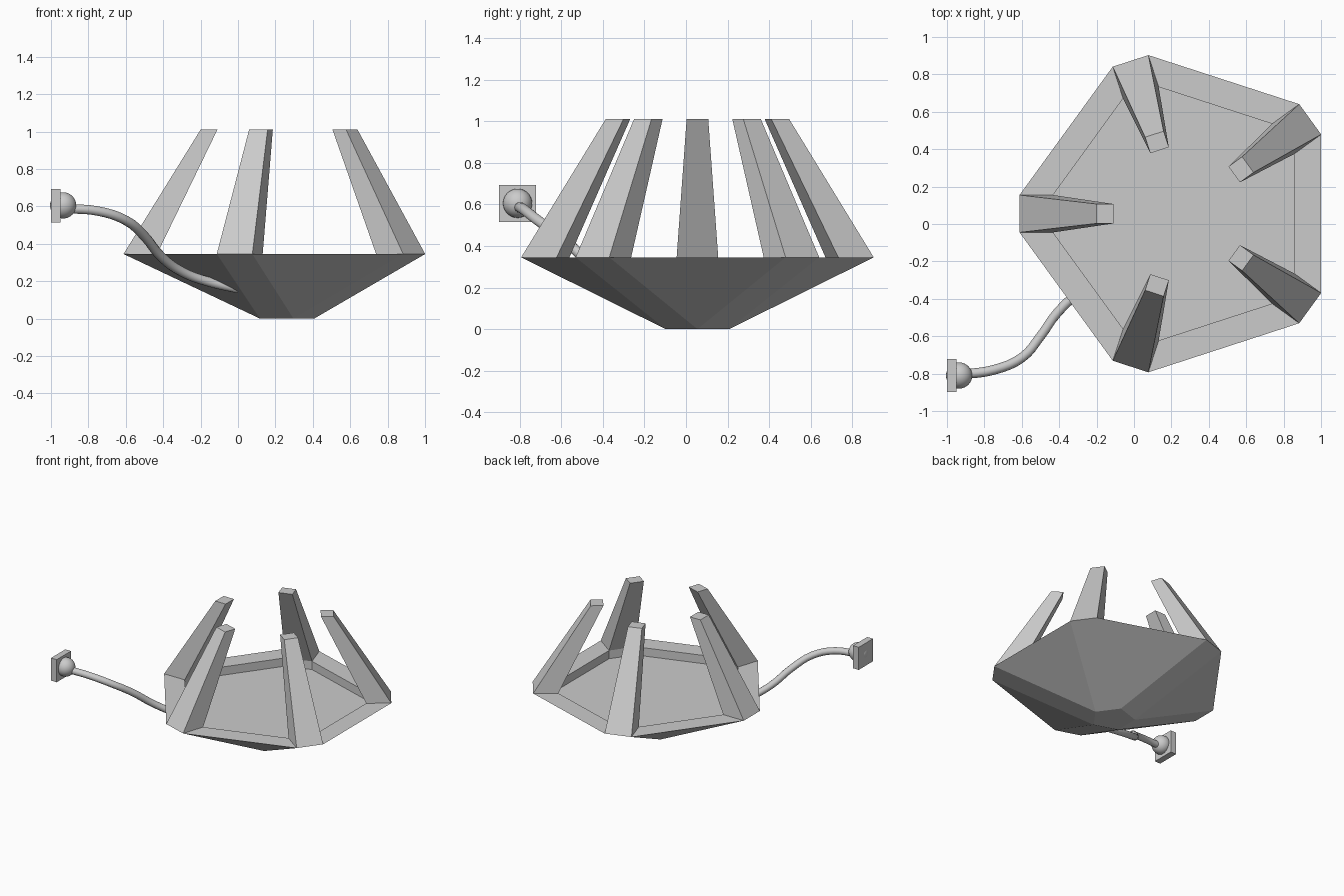
import bpy, bmesh
from math import cos, sin, radians

if "Cube" in bpy.data.objects:
    bpy.data.objects.remove(bpy.data.objects["Cube"])

CX, CY = 0.247, 0.055          # bowl axis
ANGLES = [36 + 72 * i for i in range(5)]
RIM, TIP, FLOOR = 0.345, 1.01, 0.28


def corner(a, r, w, z):
    """Point at distance r along angle a, shifted sideways by w."""
    a = radians(a)
    return (CX + r * cos(a) - w * sin(a), CY + r * sin(a) + w * cos(a), z)


def make_object(name, bm):
    bmesh.ops.recalc_face_normals(bm, faces=bm.faces)
    me = bpy.data.meshes.new(name)
    bm.to_mesh(me)
    bm.free()
    ob = bpy.data.objects.new(name, me)
    bpy.context.collection.objects.link(ob)
    return ob


# Bowl: pentagonal base, ten-sided rim, recessed floor
bm = bmesh.new()
rings = []
for r, w, z in [(0.13, 0.0945, 0), (0.859, 0.1, RIM), (0.68, 0.1, RIM), (0.68, 0.1, FLOOR)]:
    rings.append([bm.verts.new(corner(a, r, s * w, z)) for a in ANGLES for s in (-1, 1)])
for lo, hi in zip(rings, rings[1:]):
    for i in range(10):
        j = (i + 1) % 10
        bm.faces.new((lo[i], lo[j], hi[j], hi[i]))
bm.faces.new(rings[0])
bm.faces.new(rings[-1])
bmesh.ops.remove_doubles(bm, verts=bm.verts, dist=0.005)
make_object("bowl", bm)

# Five tapering prongs leaning inwards
for n, a in enumerate(ANGLES):
    bm = bmesh.new()
    loops = []
    for r0, r1, w, z in [(0.68, 0.859, 0.1, RIM), (0.357, 0.447, 0.052, TIP)]:
        loops.append([bm.verts.new(corner(a, r, s, z))
                      for r, s in ((r0, -w), (r1, -w), (r1, w), (r0, w))])
    lo, hi = loops
    for i in range(4):
        j = (i + 1) % 4
        bm.faces.new((lo[i], lo[j], hi[j], hi[i]))
    bm.faces.new(hi)
    bm.faces.new(lo)
    make_object(f"prong_{n + 1}", bm)

# Wall plate
bpy.ops.mesh.primitive_cube_add(size=1, location=(-0.975, -0.81, 0.603))
plate = bpy.context.object
plate.name = "mount_plate"
plate.scale = (0.05, 0.178, 0.178)

# Ball joint
bpy.ops.mesh.primitive_uv_sphere_add(segments=32, ring_count=16, radius=0.07,
                                     location=(-0.935, -0.81, 0.605))
bpy.context.object.name = "ball_joint"
bpy.ops.object.shade_smooth()

# Curved arm running into the underside of the bowl
path = [(-0.92, -0.805, 0.588), (-0.75, -0.78, 0.575), (-0.6, -0.715, 0.525),
        (-0.5, -0.6, 0.44), (-0.41, -0.475, 0.33), (-0.3, -0.375, 0.25),
        (-0.17, -0.315, 0.2), (0.0, -0.28, 0.16)]
cu = bpy.data.curves.new("arm", 'CURVE')
cu.dimensions = '3D'
cu.bevel_depth = 0.026
cu.bevel_resolution = 3
cu.use_fill_caps = True
sp = cu.splines.new('BEZIER')
sp.resolution_u = 4
sp.bezier_points.add(len(path) - 1)
for p, co in zip(sp.bezier_points, path):
    p.co = co
    p.handle_left_type = p.handle_right_type = 'AUTO'
bpy.context.collection.objects.link(bpy.data.objects.new("arm", cu))
